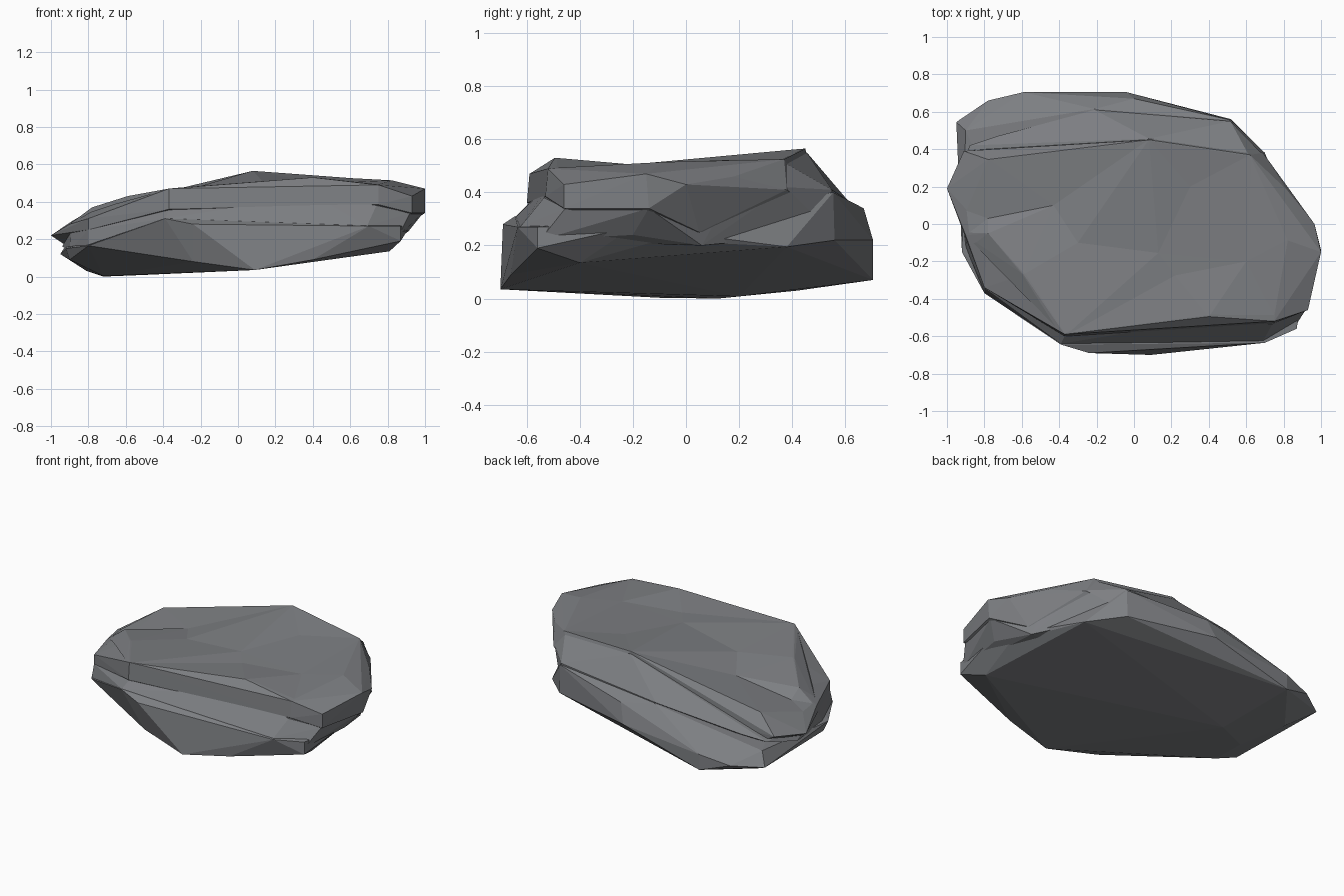
import bpy, bmesh
from mathutils import Vector
from mathutils.geometry import delaunay_2d_cdt

if "Cube" in bpy.data.objects:
    bpy.data.objects.remove(bpy.data.objects["Cube"])


def finish(name, bm):
    bmesh.ops.recalc_face_normals(bm, faces=bm.faces)
    mesh = bpy.data.meshes.new(name)
    bm.to_mesh(mesh)
    bm.free()
    ob = bpy.data.objects.new(name, mesh)
    bpy.context.collection.objects.link(ob)
    return ob


def hull(name, points):
    """Flat-faced stone slab: convex hull around its corner points."""
    bm = bmesh.new()
    for p in points:
        bm.verts.new(p)
    res = bmesh.ops.convex_hull(bm, input=bm.verts)
    junk = {v for v in res["geom_interior"] + res["geom_unused"]
            if isinstance(v, bmesh.types.BMVert)}
    bmesh.ops.delete(bm, geom=list(junk), context='VERTS')
    return finish(name, bm)


def terrain_cutter(name, points):
    """Triangulated surface through the points, extruded up into a solid."""
    faces = delaunay_2d_cdt([Vector(p[:2]) for p in points], [], [], 0, 1e-5)[2]
    bm = bmesh.new()
    vs = [bm.verts.new(p) for p in points]
    for f in faces:
        bm.faces.new([vs[i] for i in f])
    ext = bmesh.ops.extrude_face_region(bm, geom=bm.faces[:], use_keep_orig=True)
    for v in ext["geom"]:
        if isinstance(v, bmesh.types.BMVert):
            v.co.z = 1
    return finish(name, bm)


# lower slab: sloping underside, blunt front, low shelf at the back left
rock = hull("rock", [
    (-.72, .12, 0), (-.72, -.1, .003), (-.52, .2, .008), (-.81, .42, .03),
    (-.9, -.13, .09), (.09, -.70, .035), (-.24, -.62, .08),
    (.4, -.66, .09), (.81, -.4, .135), (.87, -.56, .19), (.86, -.1, .22),
    (.7, .38, .195), (.52, .56, .22), (-.59, .705, .07), (-.04, .705, .22),
    (-.59, .705, .17), (-.78, .66, .13), (-.95, .545, .12), (-.9, .5, .2),
    (0, .67, .34), (-.21, .615, .365), (.52, .555, .40), (-.24, -.69, .28),
    (.18, -.655, .265), (.7, -.635, .27), (.87, -.56, .27), (.92, -.2, .27),
    (-.39, -.645, .31), (-.8, -.37, .165), (-.92, -.15, .15)])

# upper slab: tilted top plate with a stepped front band and pointed left tip
upper = hull("upper_slab", [
    (.08, .45, .565), (.62, .37, .525), (.8, -.08, .52), (.75, -.52, .49),
    (.4, -.495, .53), (-.37, -.59, .47), (-.59, -.27, .43), (-.78, -.05, .37),
    (-.78, .345, .36), (-.9, -.06, .28), (-1, .19, .22),
    (-.91, .39, .25), (-.8, -.34, .31), (-.8, -.34, .25), (-.37, -.6, .36),
    (.4, -.5, .44), (.75, -.53, .385), (.93, -.46, .43), (.93, -.46, .34),
    (1, -.15, .47), (1, -.14, .34), (.965, 0, .43), (.82, .18, .46),
    (.69, .38, .41), (.86, .05, .25), (-.75, .4, .17), (.45, .5, .3),
    (-.85, .1, .12)])

# core: sloping ledges that close the seam between the slabs
core = hull("core", [
    (-.39, -.64, .31), (-.37, -.597, .355), (.4, -.51, .435), (.74, -.535, .38),
    (.92, -.455, .34), (.86, -.55, .22), (.69, -.625, .27), (.18, -.652, .265),
    (-.8, -.34, .25), (-.8, -.365, .17), (-.895, -.07, .25), (-.9, -.13, .14),
    (.99, -.14, .34), (.91, -.2, .24), (.84, .06, .2), (.815, .175, .41),
    (.685, .375, .42), (.515, .55, .25), (.515, .55, .41), (.09, .49, .505),
    (.08, .456, .55), (.61, .375, .51), (-.21, .61, .37), (-.73, .47, .25),
    (-.88, .42, .22), (-.94, .2, .16)])

# dished top: front terrace, ridge line, and the hollow behind it
dish = terrain_cutter("dish_cutter", [
    (-.37, -.6, .471), (.4, -.497, .531), (.77, -.53, .491), (.83, -.08, .515),
    (.63, .375, .526), (.08, .452, .566), (-.78, .35, .361), (-.9, .32, .29),
    (-.92, .08, .285), (-.9, -.06, .29), (-.78, -.05, .37), (-.59, -.27, .431),
    (.13, -.155, .51), (.22, -.275, .505), (.6, -.2, .505), (.3, .2, .525),
    (-.3, -.1, .455), (-.43, .1, .412), (-.78, .03, .32)])

# merge the layers into one stone and carve the top
for target, helper, op in ((upper, dish, 'DIFFERENCE'),
                           (rock, core, 'UNION'), (rock, upper, 'UNION'),
                           (rock, dish, 'DIFFERENCE')):
    mod = target.modifiers.new(op.lower(), 'BOOLEAN')
    mod.object, mod.operation, mod.solver = helper, op, 'EXACT'
bpy.context.view_layer.update()
final = bpy.data.meshes.new_from_object(
    rock.evaluated_get(bpy.context.evaluated_depsgraph_get()))
rock.modifiers.clear()
rock.data = final
for helper in (upper, core, dish):
    bpy.data.objects.remove(helper)

# dark grey stone
stone = bpy.data.materials.new("stone")
stone.diffuse_color = (.205, .212, .225, 1)
stone.use_nodes = True
stone.node_tree.nodes["Principled BSDF"].inputs["Base Color"].default_value = stone.diffuse_color
rock.data.materials.clear()
rock.data.materials.append(stone)
